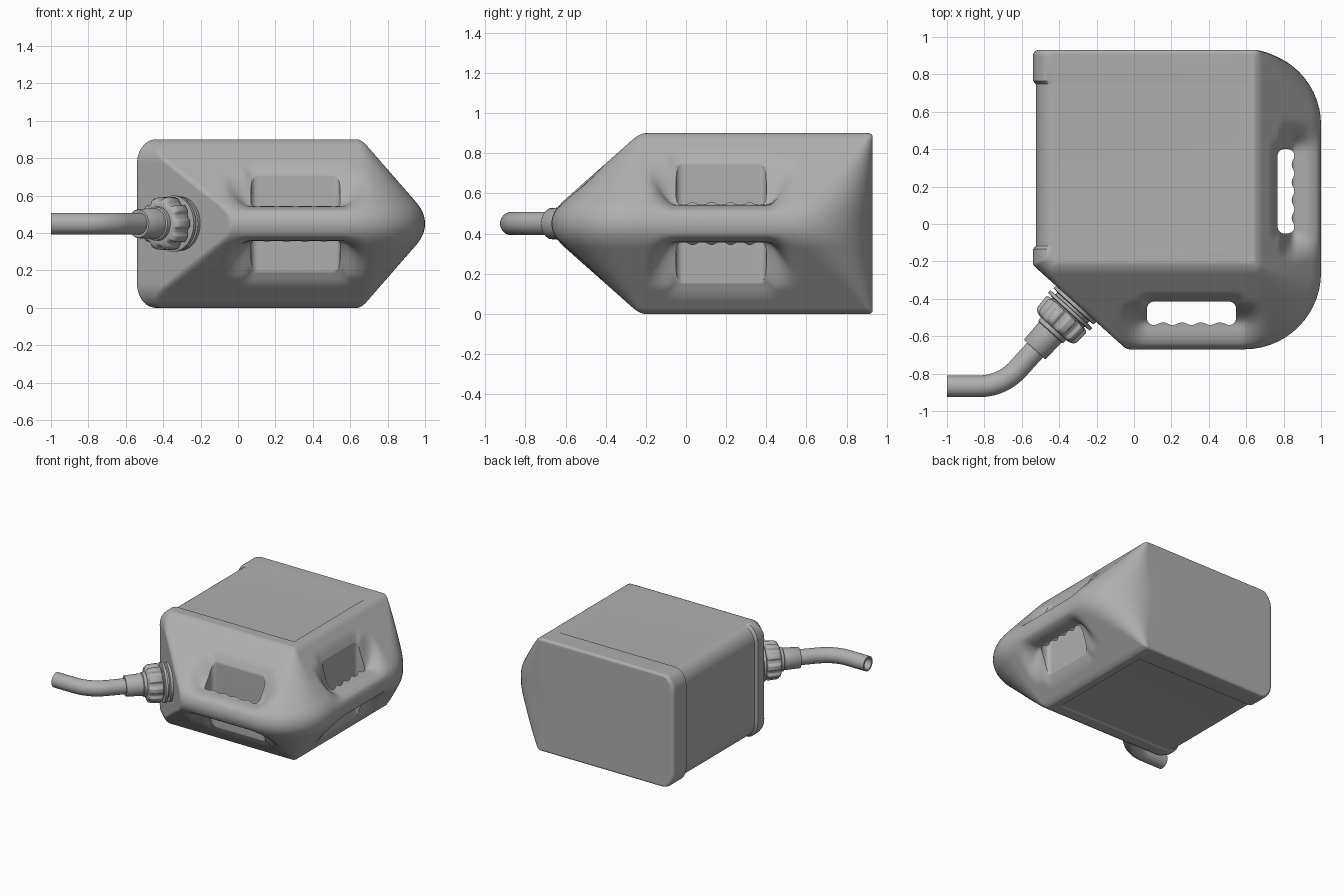
import bpy, bmesh
from math import sin, cos, pi, sqrt, tan, hypot
from mathutils import Vector as V

if "Cube" in bpy.data.objects:
    bpy.data.objects.remove(bpy.data.objects["Cube"])

MID = 0.45
GREY = bpy.data.materials.new("grey_plastic")
GREY.diffuse_color = (0.43, 0.43, 0.43, 1)
GREY.use_nodes = True
GREY.node_tree.nodes["Principled BSDF"].inputs["Base Color"].default_value = GREY.diffuse_color


def loft(name, rings, closed=False):
    """Skin a list of equal-length point rings; cap the ends unless closed."""
    bm = bmesh.new()
    vs = [[bm.verts.new(p) for p in r] for r in rings]
    n = len(rings[0])
    pairs = list(zip(vs, vs[1:])) + ([(vs[-1], vs[0])] if closed else [])
    for a, b in pairs:
        for i in range(n):
            j = (i + 1) % n
            bm.faces.new((a[i], a[j], b[j], b[i]))
    if not closed:
        bm.faces.new(vs[0])
        bm.faces.new(vs[-1])
    bmesh.ops.recalc_face_normals(bm, faces=bm.faces[:])
    me = bpy.data.meshes.new(name)
    bm.to_mesh(me)
    bm.free()
    me.materials.append(GREY)
    ob = bpy.data.objects.new(name, me)
    bpy.context.collection.objects.link(ob)
    return ob


def activate(ob):
    bpy.ops.object.select_all(action='DESELECT')
    ob.select_set(True)
    bpy.context.view_layer.objects.active = ob


def smooth(ob, deg=42):
    activate(ob)
    bpy.ops.object.shade_smooth_by_angle(angle=deg * pi / 180)


def cut(ob, cutter):
    m = ob.modifiers.new("cut", 'BOOLEAN')
    m.operation, m.solver, m.object = 'DIFFERENCE', 'EXACT', cutter
    activate(ob)
    bpy.ops.object.modifier_apply(modifier=m.name)
    bpy.data.objects.remove(cutter)


def rounded(corners, radii, arc, segs):
    """2D outline with rounded corners and subdivided straight sides."""
    ps, arcs = [V(c) for c in corners], []
    for i, p in enumerate(ps):
        u = (ps[i - 1] - p).normalized()
        v = (ps[(i + 1) % len(ps)] - p).normalized()
        ang, r = u.angle(v), radii[i]
        d, phi = r / tan(ang / 2), pi - ang
        c = p + (u + v).normalized() * r / sin(ang / 2)
        a, b = p + u * d - c, p + v * d - c
        arcs.append([c + (a * sin((1 - k / arc) * phi) + b * sin(k / arc * phi)) / sin(phi)
                     for k in range(arc + 1)])
    out = []
    for i, a in enumerate(arcs):
        out += a
        nxt = arcs[(i + 1) % len(arcs)][0]
        out += [a[-1].lerp(nxt, k / segs[i]) for k in range(1, segs[i])]
    return out


def step(a, b, x):
    t = min(1, max(0, (x - a) / (b - a)))
    return t * t * (3 - 2 * t)


def left_inset(h, flat=0.32):
    t = min(1, max(0, (h - flat) / (0.45 - flat)))
    return 0.1 * (1 - sqrt(1 - t * t))


def grip(x, y, h):
    """Round the shoulder into a bar outside each hole, with a soft lip around it."""
    for along, q, lo, hi, qi, qo in ((y, 1 - x, -0.05, 0.40, 0.14, 0.23),
                                     (x, y + 0.67, 0.07, 0.55, 0.13, 0.26)):
        w = step(lo - 0.15, lo, along) * (1 - step(hi, hi + 0.15, along)) * (1 - step(qi, qo, q))
        bar = 0.092 * sqrt(1 - max(0, 1 - max(0, q + 0.012) / 0.13) ** 2.5)
        h += (min(h, bar) - h) * w
        gap = hypot(max(lo - along, along - hi, 0), max(qi - q, q - qo, 0))
        h -= 0.035 * max(0, 1 - gap / 0.05) ** 2 * (1 - w) * step(0.1, 0.2, h)
    return h


def body_ring(k, n=44):
    s = 1 if k >= 0 else -1
    h = MID * sin(pi / 2 * abs(k) / n)
    u = (MID - h) / 0.39
    m = max(0.15 - abs(u - 1), 0) / 0.15
    e = max(0, 1 - u / 0.08)
    d = min(u, 1) - m * m * 0.15 / 4 - 0.06 * (1 - sqrt(1 - e * e))
    g = max(0, d)
    ins, b = left_inset(h), max(0, (h - 0.43) / 0.02)
    back = 0.93 - 0.02 * (1 - sqrt(max(0, 1 - b * b)))
    left, front, right = -0.54 + ins, -0.23 - 0.44 * d, 0.66 + 0.34 * d
    # chamfer line: 0.45 x + 0.5 y = c
    c = -0.45 * 0.54 - 0.5 * 0.22 + 0.673 * ins
    pts = rounded([(left, back), (left, (c - 0.45 * left) / 0.5),
                   ((c - 0.5 * front) / 0.45, front), (right, front), (right, back)],
                  [0.03, 0.02 + 0.03 * g, 0.02 + 0.03 * g + 0.25 * g * (1 - g),
                   0.02 + 0.39 * g ** 1.15, 0.02 + 0.38 * g ** 1.15],
                  14, [8, 6, 44, 44, 10])
    return [(p.x, p.y, MID + s * grip(p.x, p.y, h)) for p in pts]


# Can body: lofted outlines from bottom face to top face
body = loft("can_body", [body_ring(k) for k in range(-44, 45)])


# Recessed panel wrapping over the top, left side and bottom, with sloped rims
def panel_ring(y, dep):
    half = 0.45 - dep
    p = [(0.575, MID - half), (0.594, -0.003), (0.594, -0.2), (-1, -0.2),
         (-1, 1.1), (0.594, 1.1), (0.594, 0.903), (0.575, MID + half)]
    for i in range(49):
        h = half * cos(pi * i / 48)
        p.append((-0.54 + dep * 1.3 + left_inset(abs(h) * 0.45 / half), MID + h))
    return [(x, y, z) for x, z in p]


cut(body, loft("panel_cutter", [panel_ring(*a) for a in
                                ((-0.137, -0.002), (-0.117, 0.012), (0.748, 0.012), (0.768, -0.002))]))


# Handle holes with finger waves on the outer side
def hole(to_xy, length, width):
    pts = rounded([(0, 0), (length, 0), (length, width), (0, width)],
                  [0.035] * 4, 8, [40, 2, 4, 2])
    out = []
    for p in pts:
        wave = 0.007 * (1 - cos(2 * pi * (p.x - 0.035) / ((length - 0.07) / 4)))
        lift = wave if p.y < 1e-5 and 0.035 < p.x < length - 0.035 else 0
        out.append(to_xy(p.x, p.y + lift))
    cut(body, loft("hole_cutter", [[(x, y, z) for x, y in out] for z in (-0.1, 1)]))


hole(lambda a, b: (0.857 - b, -0.05 + a), 0.45, 0.089)
hole(lambda a, b: (0.07 + a, -0.54 + b), 0.475, 0.125)
smooth(body)
wn = body.modifiers.new("weighted_normals", 'WEIGHTED_NORMAL')
wn.keep_sharp = True

# Spout axis, square to the chamfered corner
O = V((-0.31, -0.427, MID))
D = V((-0.67, -0.74, 0)).normalized()
Z = V((0, 0, 1))


def ring(c, d, r, n=48, lobe=0.0):
    s = d.cross(Z)
    out = []
    for i in range(n):
        t = 2 * pi * i / n
        rr = r + lobe * step(-0.8, 0.4, cos(10 * t))
        out.append(c + (s * cos(t) + Z * sin(t)) * rr)
    return out


def turned(name, prof, n=48, lobe=0.0, deg=42):
    ob = loft(name, [ring(O + D * a, D, r, n, lobe * f) for a, r, f in prof])
    smooth(ob, deg)


# Threaded neck with two flanges
turned("neck", [(a, r, 0) for a, r in
                ((-0.03, 0.145), (0.018, 0.145), (0.022, 0.115), (0.036, 0.115),
                 (0.038, 0.15), (0.056, 0.15), (0.06, 0.115), (0.1, 0.115))])
# Ribbed screw cap
turned("screw_cap", [(0.066, 0.118, 0), (0.069, 0.124, 0.6), (0.08, 0.128, 1),
                     (0.15, 0.124, 1), (0.165, 0.12, 0.8), (0.174, 0.114, 0.3),
                     (0.178, 0.104, 0)], 160, 0.017, 60)
# Collar holding the spout
turned("spout_collar", [(0.17, 0.092, 0), (0.2, 0.09, 0), (0.205, 0.082, 0),
                        (0.325, 0.078, 0), (0.33, 0.074, 0)])

# Bent hollow spout pipe
bend = V((-0.705, -0.868, MID))
start = bend - D * ((bend - O).length - 0.28)
b0, b1, tip = bend - D * 0.13, bend + V((-0.13, 0, 0)), V((-1, -0.868, MID))
path = [(start, D)]
for i in range(17):
    t = i / 16
    p = b0 * (1 - t) ** 2 + bend * (2 * t * (1 - t)) + b1 * t * t
    path.append((p, ((bend - b0) * (1 - t) + (b1 - bend) * t).normalized()))
path.append((tip, V((-1, 0, 0))))
rings = [ring(p, d, 0.058, 32) for p, d in path] + [ring(p, d, 0.043, 32) for p, d in path[::-1]]
smooth(loft("spout_pipe", rings, closed=True))
